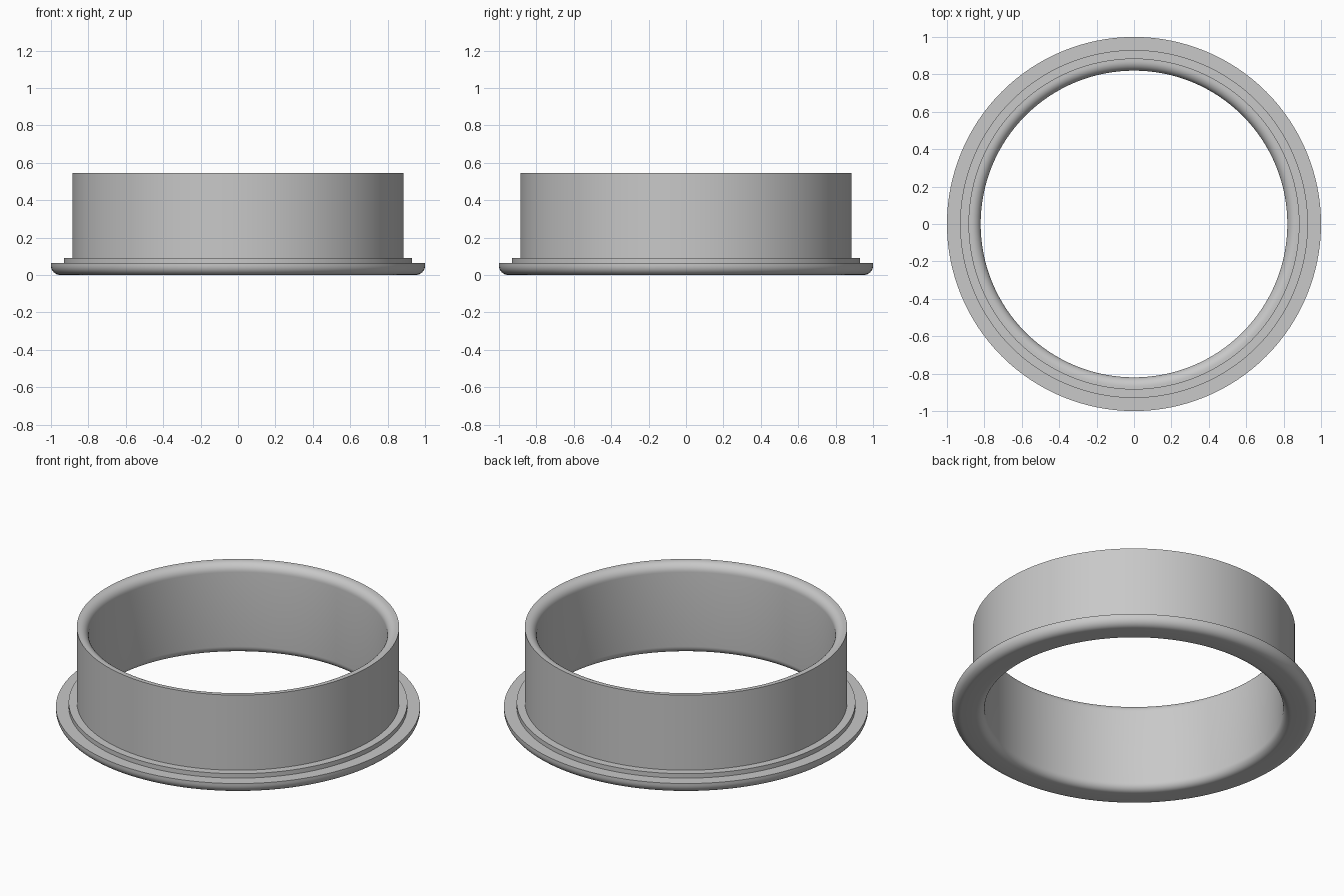
import bpy, bmesh, math
from mathutils import Vector

cube = bpy.data.objects.get("Cube")
if cube:
    bpy.data.objects.remove(cube, do_unlink=True)

SEGMENTS = 128
INNER, WALL, STEP, FLANGE = 0.82, 0.885, 0.93, 1.0
FLANGE_TOP, STEP_TOP, TOP = 0.063, 0.09, 0.545


def arc(cx, cz, radius, start, end, steps=8):
    """Points of a rounded corner in the radius/height plane."""
    angles = [math.radians(start + (end - start) * i / steps) for i in range(steps + 1)]
    return [(cx + radius * math.cos(a), cz + radius * math.sin(a)) for a in angles]


# Closed cross-section: rounded flange, step, wall and rounded bore edges
lip, base, rim = 0.05, 0.045, 0.05
profile = (
    arc(FLANGE - lip, lip, lip, -90, 0)
    + [(FLANGE, FLANGE_TOP), (STEP, FLANGE_TOP), (STEP, STEP_TOP),
       (WALL, STEP_TOP), (WALL, TOP)]
    + arc(INNER + rim, TOP - rim, rim, 90, 180)
    + arc(INNER + base, base, base, 180, 270)
)

# Revolve the cross-section into a ring
bm = bmesh.new()
verts = [bm.verts.new((r, 0, z)) for r, z in profile]
edges = [bm.edges.new((v, verts[(i + 1) % len(verts)])) for i, v in enumerate(verts)]
bmesh.ops.spin(bm, geom=verts + edges, cent=Vector(), axis=(0, 0, 1),
               angle=math.tau, steps=SEGMENTS, use_duplicate=False)
bmesh.ops.remove_doubles(bm, verts=bm.verts, dist=0.0005)
bmesh.ops.recalc_face_normals(bm, faces=bm.faces)
mesh = bpy.data.meshes.new("flanged_ring")
bm.to_mesh(mesh)
bm.free()
ring = bpy.data.objects.new("flanged_ring", mesh)
bpy.context.collection.objects.link(ring)

# Plain grey finish
grey = bpy.data.materials.new("plain_grey")
grey.use_nodes = True
colour = (0.58, 0.58, 0.58, 1)
grey.diffuse_color = colour
grey.node_tree.nodes["Principled BSDF"].inputs["Base Color"].default_value = colour
mesh.materials.append(grey)

# Smooth curves, crisp steps
bpy.ops.object.select_all(action="DESELECT")
ring.select_set(True)
bpy.context.view_layer.objects.active = ring
bpy.ops.object.shade_smooth_by_angle(angle=math.radians(30))
